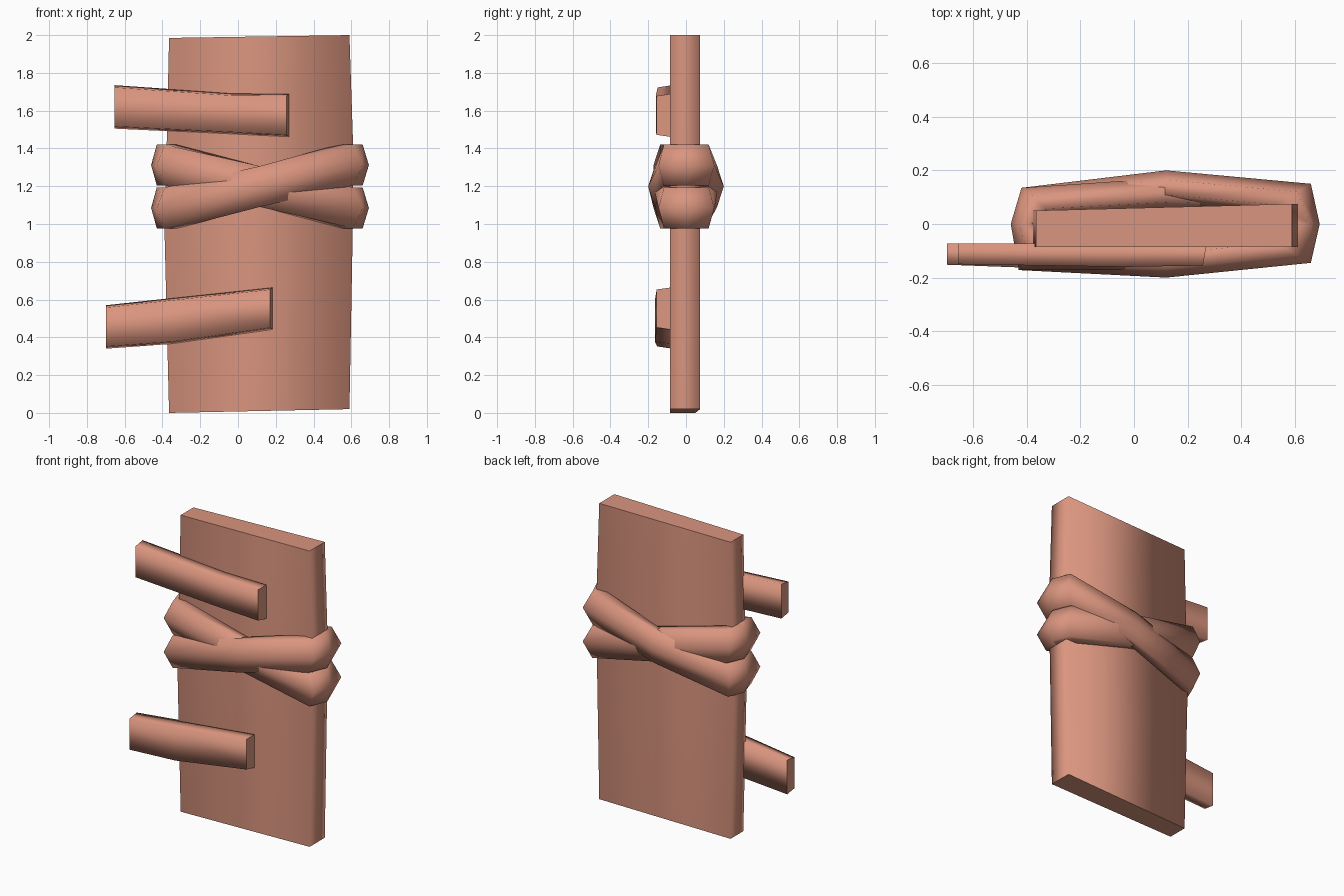
import bpy

if "Cube" in bpy.data.objects:
    bpy.data.objects.remove(bpy.data.objects["Cube"])

mat = bpy.data.materials.new("clay")
mat.diffuse_color = (0.70, 0.30, 0.21, 1)
mat.use_nodes = True
mat.node_tree.nodes["Principled BSDF"].inputs["Base Color"].default_value = mat.diffuse_color


def loft(name, rings, closed=False):
    """Skin rings of equal size: smooth sides, flat caps (or a closed loop)."""
    n, m = len(rings[0]), len(rings)
    verts = [p for r in rings for p in r]
    faces = []
    for i in range(m if closed else m - 1):
        a, b = i * n, ((i + 1) % m) * n
        faces += [(a + j, a + (j + 1) % n, b + (j + 1) % n, b + j) for j in range(n)]
    sides = len(faces)
    if not closed:
        faces += [tuple(reversed(range(n))), tuple(range((m - 1) * n, m * n))]
    mesh = bpy.data.meshes.new(name)
    mesh.from_pydata(verts, [], faces)
    for f in mesh.polygons:
        f.use_smooth = f.index < sides
    mesh.materials.append(mat)
    ob = bpy.data.objects.new(name, mesh)
    bpy.context.collection.objects.link(ob)
    return ob


# Door panel: slightly bowed, thinner on the left
def panel_ring(xl, zl, xr, zr):
    return [(xl, -0.085, zl), (xr, -0.085, zr), (xr, 0.075, zr), (xl, 0.05, zl)]


loft("panel", [panel_ring(-0.365, 0.0, 0.59, 0.02),
               panel_ring(-0.39, 1.0, 0.608, 1.0),
               panel_ring(-0.378, 1.4, 0.61, 1.4),
               panel_ring(-0.365, 1.985, 0.59, 2.0)])


# Strap hinges: bent bars with a narrower front face; (x, low z, high z, front y)
def strap(name, stations):
    rings = []
    for i, (x, lo, hi, yf) in enumerate(stations):
        xf = x - 0.015 if i == len(stations) - 1 else x
        rings.append([(x, -0.073, lo), (x, -0.073, hi),
                      (xf, yf, hi - 0.012), (xf, yf, lo + 0.012)])
    loft(name, rings)


strap("upper_strap", [(-0.655, 1.505, 1.735, -0.15),
                      (-0.03, 1.475, 1.692, -0.16),
                      (0.272, 1.46, 1.69, -0.155)])
strap("lower_strap", [(-0.698, 0.34, 0.57, -0.152),
                      (-0.35, 0.365, 0.608, -0.165),
                      (0.185, 0.44, 0.665, -0.155)])


# Wrapped bands: two tilted loops crossing front and back
def band(name, z_left, z_right, bulge):
    # outer ridge x, y, then the inset towards the panel
    path = [(-0.46, 0, -0.03, 0), (-0.43, -0.172, -0.042, -0.035),
            (0.12, -bulge, 0, -0.035), (0.66, -0.145, 0.05, -0.028),
            (0.693, 0, 0.033, 0), (0.66, 0.15, 0.05, 0.03),
            (0.12, bulge, 0, 0.035), (-0.42, 0.135, -0.035, 0.03)]
    rings = []
    for x, y, dx, dy in path:
        t = min(max((x + 0.4) / 1.03, 0), 1)
        z = z_left + (z_right - z_left) * t
        ring = [(x, y, z)]
        for k, dz in ((1, 0.108), (2.6, 0.108), (3.4, 0), (2.6, -0.108), (1, -0.108)):
            ring.append((x - k * dx, y - k * dy, z + dz))
        rings.append(ring)
    loft(name, rings, closed=True)


band("rising_band", 1.085, 1.312, 0.2)
band("falling_band", 1.312, 1.085, 0.172)
